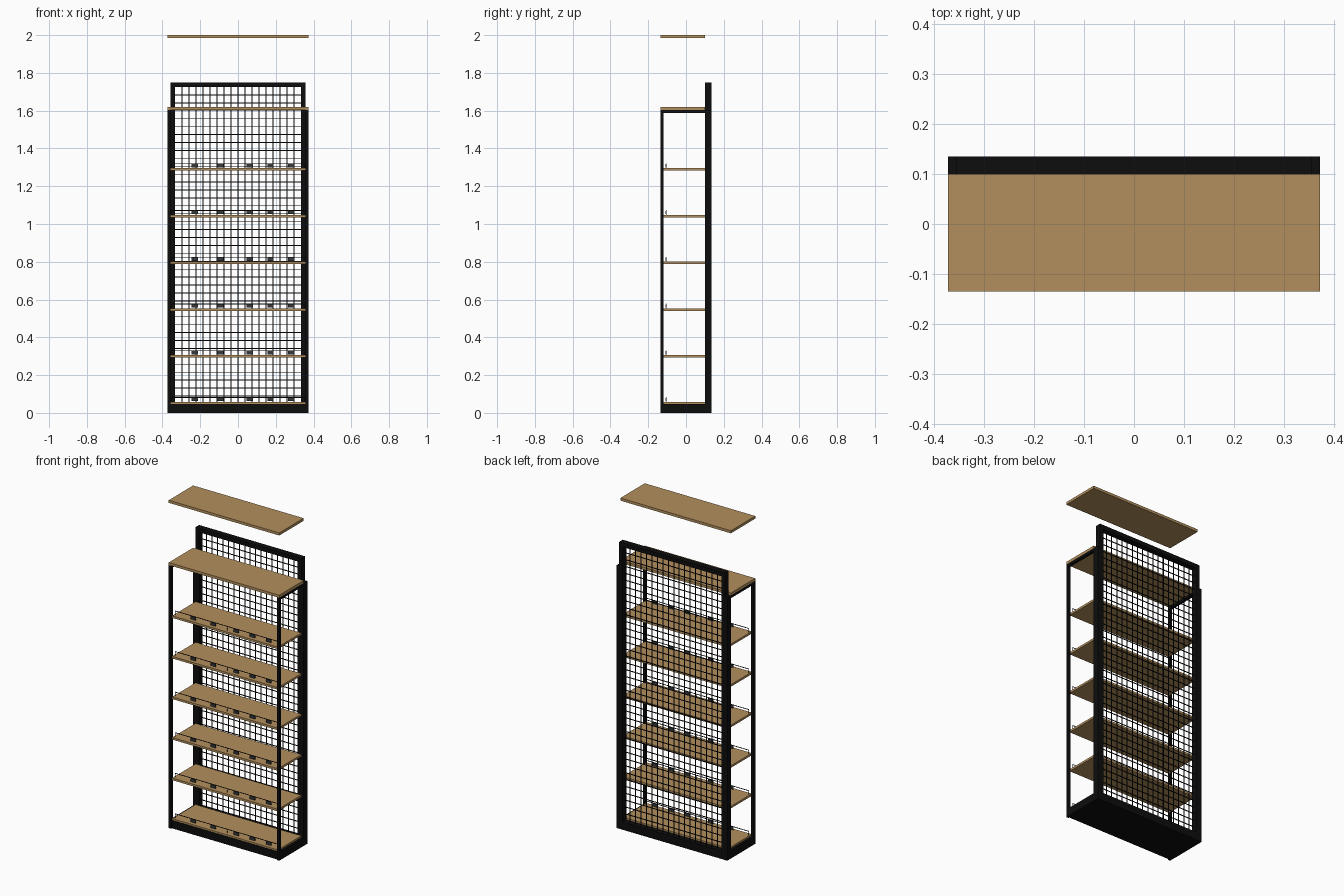
import bpy, bmesh

if "Cube" in bpy.data.objects:
    bpy.data.objects.remove(bpy.data.objects["Cube"])


def material(name, rgb):
    m = bpy.data.materials.new(name)
    m.diffuse_color = (*rgb, 1)
    m.use_nodes = True
    m.node_tree.nodes["Principled BSDF"].inputs["Base Color"].default_value = m.diffuse_color
    return m


wood = material("warm_wood", (0.45, 0.275, 0.11))
black = material("black_metal", (0.004, 0.004, 0.004))
grey = material("dark_grey", (0.035, 0.038, 0.042))


def boxes(name, mat, spans):
    """One object made of boxes, each given as (x0, x1, y0, y1, z0, z1)."""
    bm = bmesh.new()
    for x0, x1, y0, y1, z0, z1 in spans:
        verts = bmesh.ops.create_cube(bm, size=1)["verts"]
        bmesh.ops.scale(bm, verts=verts, vec=(x1 - x0, y1 - y0, z1 - z0))
        bmesh.ops.translate(bm, verts=verts,
                            vec=((x0 + x1) / 2, (y0 + y1) / 2, (z0 + z1) / 2))
    me = bpy.data.meshes.new(name)
    bm.to_mesh(me)
    bm.free()
    me.materials.append(mat)
    ob = bpy.data.objects.new(name, me)
    bpy.context.collection.objects.link(ob)
    return ob


def mirror_x(span):
    x0, x1, *rest = span
    return [span, (-x1, -x0, *rest)]


W, IN, D = 0.373, 0.357, 0.135   # outer half width, inner half width, half depth

# Boards: floating top panel and counter
boxes("top_panel", wood, [(-W, W, -D, 0.10, 1.984, 2.0)])
boxes("counter_board", wood, [(-W, W, -D, 0.10, 1.604, 1.62)])

# Side frames: front post, rear post, upper rail
boxes("front_posts", black, mirror_x((IN, W, -D, -0.119, 0, 1.604)))
boxes("rear_posts", black, mirror_x((IN, W, 0.10, D, 0, 1.604)))
boxes("side_top_rails", black, mirror_x((IN, W, -0.119, 0.10, 1.588, 1.604)))

# Plinth
boxes("base", black, [(-W, W, -0.128, D, 0, 0.048)])

# Back frame
boxes("back_frame", black,
      mirror_x((0.333, IN, 0.10, D, 0.048, 1.75))
      + [(-0.333, 0.333, 0.10, D, 1.725, 1.75)])

# Back wire grid
r = 0.002
cols, rows = 18, 40
grid = []
for i in range(1, cols):
    x = -0.333 + 0.666 * i / cols
    grid.append((x - r, x + r, 0.116, 0.12, 0.048, 1.725))
for j in range(1, rows):
    z = 0.048 + 1.677 * j / rows
    grid.append((-0.333, 0.333, 0.112, 0.116, z - r, z + r))
boxes("back_wire_grid", black, grid)

# Shelves, each with a low wire fence and clip tags
for n in range(6):
    top = 0.058 + 0.2475 * n
    boxes(f"shelf_{n + 1}", wood, [(-IN, IN, -0.125, 0.10, top - 0.013, top)])
    y0, y1 = -0.107, -0.104
    fence = [(-0.352, 0.352, y0, y1, top + 0.022, top + 0.025)]
    for x in (-0.352, 0.0, 0.349):
        fence.append((x, x + 0.003, y0, y1, top, top + 0.022))
    boxes(f"shelf_fence_{n + 1}", black, fence)
    tags = [(x - 0.017, x + 0.017, -0.109, -0.103, top + 0.004, top + 0.021)
            for x in (-0.228, -0.093, 0.062, 0.172, 0.281)]
    boxes(f"shelf_tags_{n + 1}", grey, tags)
